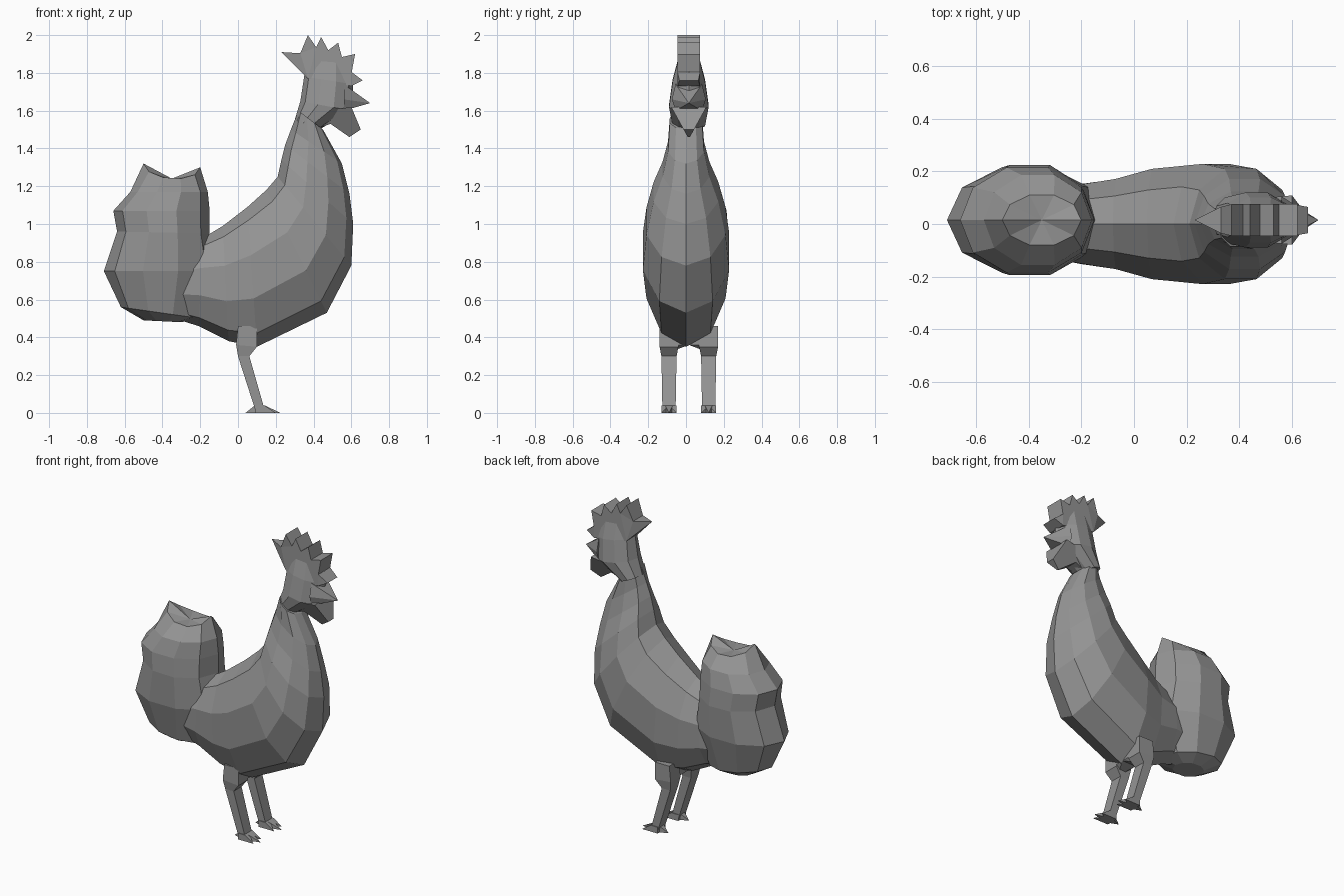
import bpy
import bmesh
from math import cos, sin, pi, sqrt
from mathutils import Vector

default_cube = bpy.data.objects.get("Cube")
if default_cube:
    bpy.data.objects.remove(default_cube)

# One grey material for the whole bird
colour = (.3, .3, .3, 1)
grey = bpy.data.materials.new("stone_grey")
grey.use_nodes = True
grey.diffuse_color = colour
grey.node_tree.nodes["Principled BSDF"].inputs["Base Color"].default_value = colour

middle = .015  # centre plane of the head, tail and legs


def finish(name, bm):
    """Turn the finished bmesh into a flat shaded object."""
    bmesh.ops.recalc_face_normals(bm, faces=bm.faces)
    mesh = bpy.data.meshes.new(name)
    bm.to_mesh(mesh)
    bm.free()
    mesh.materials.append(grey)
    part = bpy.data.objects.new(name, mesh)
    bpy.context.collection.objects.link(part)


def bridge(bm, lower, upper):
    """Join two closed loops of vertices with quads."""
    for i in range(len(lower)):
        bm.faces.new((lower[i - 1], lower[i], upper[i], upper[i - 1]))


def loft(name, sections, sides=10, square=False, y=middle, sag=0):
    """Skin rings that each run from a back (x, z) to a front (x, z) with a half width.
    The top ring is closed by a fan whose centre and flanks drop by sag."""
    bm = bmesh.new()
    turn = pi / sides if square else 0
    radius = sqrt(2) if square else 1
    rings = []
    for section in sections:
        back_x, back_z, front_x, front_z, width = section
        drop = sag if section is sections[-1] else 0
        back = Vector((back_x, y, back_z))
        front = Vector((front_x, y, front_z))
        ring = []
        for i in range(sides):
            angle = turn + i * 2 * pi / sides
            along = (1 - radius * cos(angle)) / 2
            across = radius * sin(angle)
            point = back.lerp(front, along)
            point.y += across * width
            point.z -= drop * abs(across)
            ring.append(bm.verts.new(point))
        rings.append(ring)
    for lower, upper in zip(rings, rings[1:]):
        bridge(bm, lower, upper)
    bm.faces.new(rings[0])
    centre = bm.verts.new((back + front) / 2 - Vector((0, 0, sag)))
    for i in range(sides):
        bm.faces.new((rings[-1][i - 1], rings[-1][i], centre))
    finish(name, bm)


def slab(name, outline, half_width):
    """Thicken a side outline both ways, with the half width given by a rule."""
    bm = bmesh.new()
    loops = []
    for side in (-1, 1):
        loop = [bm.verts.new((x, middle + side * half_width(x, z), z)) for x, z in outline]
        bm.faces.new(loop)
        loops.append(loop)
    bridge(bm, *loops)
    bmesh.ops.remove_doubles(bm, verts=bm.verts, dist=.001)
    bmesh.ops.triangulate(bm, faces=bm.faces)
    finish(name, bm)


def spike(name, tip, corners):
    """Pointed convex piece from a set of base corners to a tip."""
    bm = bmesh.new()
    for point in [tip] + corners:
        bm.verts.new(point)
    bmesh.ops.convex_hull(bm, input=bm.verts)
    finish(name, bm)


# Body and neck, from inside the tail to the throat
loft("body", [
    (-.4, .85, -.4, .52, .12),
    (-.18, .93, -.21, .46, .16),
    (-.08, .99, -.05, .38, .18),
    (.05, 1.09, .1, .35, .22),
    (.15, 1.18, .47, .53, .24),
    (.21, 1.25, .6, .78, .22),
    (.23, 1.34, .61, 1, .18),
    (.25, 1.42, .59, 1.16, .13),
    (.28, 1.5, .55, 1.32, .1),
    (.32, 1.6, .45, 1.5, .09),
], y=0)

# Head, narrowing up into the comb
loft("head", [
    (.3, 1.55, .43, 1.5, .09),
    (.33, 1.65, .6, 1.6, .11),
    (.35, 1.78, .61, 1.74, .09),
    (.36, 1.88, .6, 1.86, .06),
])

# Comb: spikes with a notch between each pair, drawn in towards the head
head_centre = Vector((.45, 1.7))
spikes = [Vector(p) for p in
          ((.23, 1.91), (.37, 2), (.44, 1.99), (.53, 1.96), (.62, 1.9), (.66, 1.76))]
outline = [spikes[0]]
for before, after in zip(spikes, spikes[1:]):
    notch = ((before + after) / 2).lerp(head_centre, .2)
    outline += [notch, after]
outline += [Vector((.6, 1.73)), Vector((.37, 1.77))]
slab("comb", outline, lambda x, z: min(.06, (x - spikes[0].x) / 2, (.76 - x) / 2))

# Wattle, narrowing downwards
slab("wattle", [(.48, 1.6), (.43, 1.51), (.49, 1.53), (.59, 1.46), (.65, 1.5), (.6, 1.62)],
     lambda x, z: (z - 1.45) * .55)

# Beak
spike("beak", (.7, middle, 1.64),
      [(.56, middle + side * width, z) for side in (-1, 1)
       for width, z in ((.07, 1.74), (.09, 1.66), (.07, 1.6))])

# Tail, with a saddle between its two upper points
loft("tail", [
    (-.5, .49, -.3, .48, .08),
    (-.62, .56, -.2, .5, .15),
    (-.71, .75, -.11, .75, .21),
    (-.64, .96, -.15, .95, .22),
    (-.66, 1.07, -.15, 1.07, .21),
    (-.57, 1.17, -.16, 1.17, .18),
    (-.5, 1.32, -.2, 1.3, .1),
], sag=.07)

# Legs and feet
for label, side in (("left", 1), ("right", -1)):
    leg_y = middle + side * .105
    loft(label + "_leg", [
        (0, .46, .1, .46, .05),
        (-.01, .36, .1, .35, .05),
        (0, .3, .06, .3, .04),
        (.09, .02, .14, .02, .035),
    ], sides=4, square=True, y=leg_y)

    # Thigh wedge reaching in to the keel
    spike(label + "_thigh", (.05, leg_y, .32),
          [(x, middle + side * reach, z) for x in (0, .1)
           for reach, z in ((0, .36), (0, .45), (.14, .36), (.15, .45))])

    # Three toes in front and a spur behind, all from the same ankle
    for toe, reach, spread in (("outer_toe", .2, side), ("middle_toe", .225, 0),
                               ("inner_toe", .2, -side), ("spur", .04, 0)):
        spike(label + "_" + toe, (reach, leg_y + spread * .04, 0),
              [(x, leg_y + spread * .02 + edge * .02, z) for edge in (-1, 1)
               for x, z in ((.09, 0), (.09, .04), (.14, .04), (.15, 0))])
